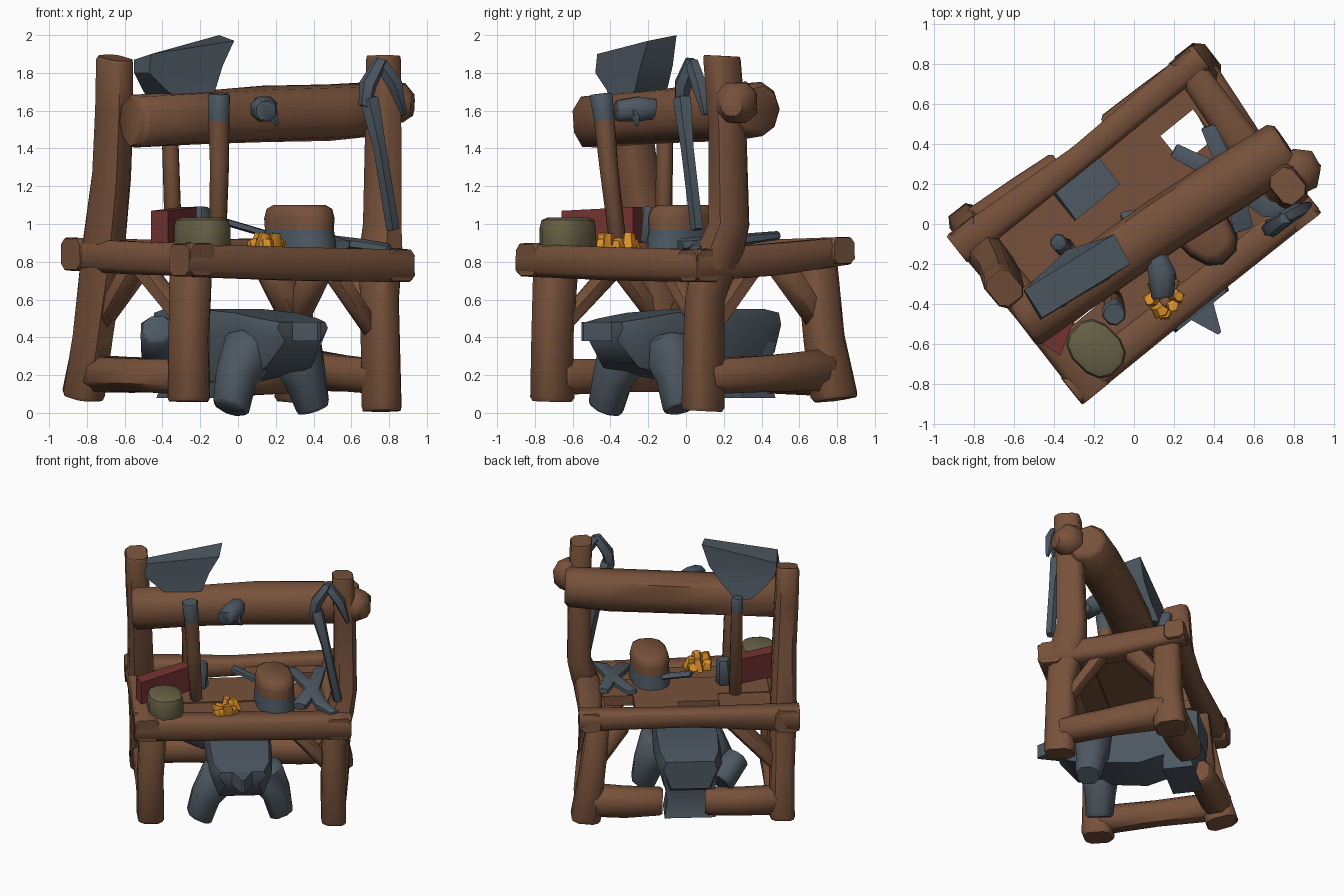
import bpy, math, random
from mathutils import Vector

if "Cube" in bpy.data.objects:
    bpy.data.objects.remove(bpy.data.objects["Cube"])

random.seed(4)


def colour(name, r, g, b):
    m = bpy.data.materials.new(name)
    m.diffuse_color = (r, g, b, 1)
    m.use_nodes = True
    m.node_tree.nodes["Principled BSDF"].inputs["Base Color"].default_value = m.diffuse_color
    return m


WOOD = colour("brown wood", .185, .083, .043)
IRON = colour("blue grey iron", .075, .098, .122)
RED = colour("dull red", .17, .033, .031)
OLIVE = colour("olive", .135, .117, .06)
GOLD = colour("orange", .72, .28, .02)


def loft(name, rings, mats, rule=None, angle=50):
    """Skin closed rings of equal point count, with end caps."""
    n = len(rings[0])
    verts = [tuple(p) for ring in rings for p in ring]
    faces = [(i * n + j, i * n + (j + 1) % n, (i + 1) * n + (j + 1) % n, (i + 1) * n + j)
             for i in range(len(rings) - 1) for j in range(n)]
    faces += [tuple(reversed(range(n))), tuple(range(len(verts) - n, len(verts)))]
    me = bpy.data.meshes.new(name)
    me.from_pydata(verts, [], faces)
    ob = bpy.data.objects.new(name, me)
    bpy.context.collection.objects.link(ob)
    for m in mats:
        me.materials.append(m)
    if rule:
        for p in me.polygons:
            p.material_index = int(rule(p.center))
    bpy.ops.object.select_all(action='DESELECT')
    ob.select_set(True)
    bpy.context.view_layer.objects.active = ob
    bpy.ops.object.mode_set(mode='EDIT')
    bpy.ops.mesh.select_all(action='SELECT')
    bpy.ops.mesh.normals_make_consistent(inside=False)
    bpy.ops.object.mode_set(mode='OBJECT')
    bpy.ops.object.shade_smooth_by_angle(angle=math.radians(angle))
    return ob


def soft(v, power):
    return math.copysign(abs(v) ** power, v)


def log(name, pts, radii, mats=(WOOD,), sides=8, rough=.05, rule=None, flat=1.0, power=.85, worn=.85):
    """Rough hewn beam swept through points, with worn ends; lower power is squarer."""
    pts = [Vector(p) for p in pts]
    first, last = (pts[1] - pts[0]).normalized(), (pts[-1] - pts[-2]).normalized()
    stations = [(pts[0], radii[0] * worn)]
    stations.append((pts[0] + first * radii[0] * .2, radii[0]))
    stations += list(zip(pts[1:-1], radii[1:-1]))
    stations += [(pts[-1] - last * radii[-1] * .2, radii[-1]), (pts[-1], radii[-1] * worn)]
    d = (pts[-1] - pts[0]).normalized()
    ref = Vector((0, 0, 1)) if abs(d.z) < .8 else Vector((.777, .629, 0))
    side = d.cross(ref).normalized()
    up = side.cross(d).normalized()
    rings = []
    for c, r in stations:
        ring = []
        for k in range(sides):
            t = 2 * math.pi * (k + .5) / sides
            q = r * (1 + random.uniform(-rough, rough))
            ring.append(c + side * q * soft(math.cos(t), power) + up * q * flat * soft(math.sin(t), power))
        rings.append(ring)
    return loft(name, rings, mats, rule)


def bench(a, b, z):
    """Bench space (along, across) to world."""
    return Vector((.777 * a - .629 * b, .629 * a + .777 * b, z))


def slab(name, a0, a1, b0, b1, z0, z1, mat):
    return loft(name, [[bench(a, b, z) for a, b in ((a0, b0), (a1, b0), (a1, b1), (a0, b1))]
                       for z in (z0, z1)], [mat])


def drum(name, cx, cy, narrow, profile, mats, sides=12, rule=None):
    """Oval vessel, longer from front right to back left."""
    rings = []
    for r, z in profile:
        ring = []
        for k in range(sides):
            t = 2 * math.pi * (k + .5) / sides
            p, q = r * narrow * soft(math.cos(t), .8) * .707, r * soft(math.sin(t), .8) * .707
            ring.append((cx + p + q, cy + p - q, z))
        rings.append(ring)
    return loft(name, rings, mats, rule)


# Legs and tall posts, squared off
LEG = dict(power=.6, flat=.88, rough=.04, worn=.9)
POST = dict(power=.6, flat=.8, rough=.04, worn=.9)
log("front_leg", [(-.26, -.71, .06), (-.26, -.71, .4), (-.25, -.69, .8)], [.112, .105, .112], **LEG)
log("back_leg", [(.32, .79, .07), (.3, .73, .4), (.27, .69, .82)], [.12, .105, .1], **LEG)
log("right_post", [(.76, .09, .01), (.75, .1, .6), (.755, .18, .85), (.765, .23, 1.0), (.77, .22, 1.5), (.77, .19, 1.89)],
    [.113, .105, .125, .105, .1, .1], **POST)
log("left_post", [(-.82, -.01, .08), (-.77, -.08, .4), (-.71, -.18, .85), (-.67, -.25, 1.25), (-.655, -.3, 1.6), (-.65, -.32, 1.88)],
    [.116, .108, .12, .106, .104, .104], **POST)

# Upper beam and its end knot
log("top_beam", [(-.56, -.5, 1.54), (-.2, -.25, 1.56), (.15, 0, 1.58), (.5, .22, 1.595), (.77, .39, 1.61)],
    [.145, .145, .148, .15, .14], sides=9)
log("beam_knot", [(.76, .27, 1.64), (.87, .26, 1.64), (.925, .24, 1.63)], [.12, .11, .07])

# Table frame rails
R = .09
SQ = dict(power=.5, worn=.95, rough=.03)
log("front_rail", [bench(-.77, -.455, .81), bench(0, -.45, .79), bench(.765, -.46, .78)], [R, R, R], **SQ)
log("back_rail", [bench(-.77, .46, .84), bench(0, .43, .85), bench(.79, .44, .86)], [R, .065, .075], **SQ)
log("left_rail", [bench(-.68, -.54, .81), bench(-.67, 0, .82), bench(-.68, .54, .84)], [R, R, R], **SQ)
log("right_rail", [bench(.68, -.54, .78), bench(.68, 0, .81), bench(.71, .51, .86)], [R, R, .075], **SQ)

# Table boards, leaving gaps toward the back
for i, (a0, a1, b0, b1) in enumerate([(-.72, .72, -.48, -.2), (-.7, .7, -.195, .08), (-.7, -.22, .08, .42),
                                      (.07, .38, .08, .42), (.38, .7, .26, .42), (-.22, .07, .08, .2),
                                      (.59, .7, .08, .26)]):
    slab("board_%d" % i, a0, a1, b0, b1, .79, .86 + .006 * (i % 2), WOOD)

# Low stretchers; the back one is interrupted by the anvil
log("left_stretcher", [(-.27, -.68, .19), (-.52, -.36, .2), (-.79, -.02, .21)], [.1, .095, .1])
log("right_stretcher", [(.75, .1, .19), (.54, .42, .21), (.31, .75, .23)], [.1, .1, .115])
log("back_stretcher_left", [(-.79, -.02, .21), (-.55, .15, .2), (-.36, .28, .2)], [.105, .1, .1])
log("back_stretcher_right", [(.29, .75, .21), (.1, .61, .2), (-.12, .46, .2)], [.115, .11, .1])

# Knee braces
for n, p, q, r in [("front_brace", (-.26, -.66, .46), (-.5, -.38, .77), .06),
                   ("left_brace", (-.75, -.07, .45), (-.5, .13, .8), .07),
                   ("left_inner_brace", (-.74, -.12, .45), (-.55, -.36, .78), .06),
                   ("right_brace", (.72, .1, .42), (.52, -.06, .72), .06),
                   ("right_inner_brace", (.73, .13, .44), (.58, .36, .78), .06),
                   ("back_brace", (.3, .7, .5), (.17, .59, .78), .095),
                   ("back_inner_brace", (.31, .69, .5), (.43, .5, .78), .08)]:
    log(n, [p, q], [r * .85, r], sides=6)

# Anvil, lying across the bench: (along, half width, bottom, top)
U, V, C = Vector((.62, -.785, 0)), Vector((.785, .62, 0)), Vector((.02, -.03, 0))


def across(u, v, z):
    return C + U * u + V * v + Vector((0, 0, z))


rings = []
for u, w, z0, z1 in [(-.53, .19, .32, .53), (-.4, .23, .24, .55), (-.1, .24, .16, .55),
                     (.2, .23, .2, .53), (.4, .22, .24, .5), (.52, .17, .38, .48)]:
    rings.append([across(u, w * s, z)
                  for s, z in ((-.7, z0), (.7, z0), (1, z0 * .3 + z1 * .7), (.9, z1), (-.9, z1), (-1, z0 * .3 + z1 * .7))])
loft("anvil_body", rings, [IRON])
loft("anvil_tip", [[across(u, w * s, z) for s, z in ((-1, .38), (1, .38), (1, .48), (-1, .48))]
                   for u, w in ((.45, .1), (.66, .01))], [IRON])
loft("anvil_back_base", [[across(u, s * w, z) for u, s in ((u0, -1), (u0, 1), (-.28, 1), (-.28, -1))]
                         for z, w, u0 in ((.08, .18, -.5), (.2, .16, -.46), (.38, .19, -.5))], [IRON])
for n, x, y in (("left", -.04, -.43), ("right", .4, -.03)):
    log("anvil_foot_" + n, [(x * .45 + .1, y * .45 - .1, .38), (x * .85 + .02, y * .85 - .02, .18), (x, y, .02)],
        [.15, .11, .095], [IRON])
log("anvil_side_lump", [(-.43, -.02, .45), (-.41, .18, .32)], [.09, .1], [IRON])

# Great axe head above the beam, flaring upward from a round neck
loft("axe_head", [
    [(-.24, -.39, 1.6), (-.42, -.21, 1.6), (-.34, -.13, 1.6), (-.16, -.31, 1.6)],
    [(-.38, -.42, 1.71), (-.5, -.28, 1.7), (-.24, -.1, 1.71), (-.12, -.27, 1.71)],
    [(-.47, -.48, 1.8), (-.55, -.34, 1.8), (-.15, -.07, 1.84), (-.08, -.24, 1.84)],
    [(-.46, -.47, 1.9), (-.55, -.33, 1.87), (-.1, -.05, 2.0), (-.02, -.2, 1.97)]], [IRON])

# Tool poles with iron tops
log("front_pole", [(-.11, -.36, .9), (-.1, -.41, 1.3), (-.1, -.43, 1.55), (-.1, -.45, 1.69)],
    [.045, .05, .055, .06], (WOOD, IRON), rule=lambda c: c.z > 1.55)
log("back_pole", [(-.34, -.12, .88), (-.36, -.11, 1.53), (-.38, -.09, 1.65)],
    [.045, .043, .042], (WOOD, IRON), rule=lambda c: c.z > 1.53)
log("iron_peg", [(.1, -.12, 1.61), (.14, -.25, 1.61), (.145, -.37, 1.6)], [.05, .072, .06], [IRON])
log("peg_point", [(.18, -.27, 1.6), (.205, -.26, 1.52)], [.03, .01], [IRON], sides=5)

# Pick hung on the right post
log("pick_shaft", [(.69, -.02, 1.67), (.75, .01, 1.4), (.82, .06, .97)], [.05, .035, .035], [IRON], sides=5)
log("pick_left_arm", [(.67, -.03, 1.62), (.69, -.02, 1.74), (.76, .03, 1.87)], [.035, .045, .035], [IRON], sides=5)
log("pick_right_arm", [(.75, .03, 1.86), (.83, .07, 1.74), (.88, .1, 1.58)], [.035, .04, .015], [IRON], sides=5)

# Goods on the table
drum("olive_pot", -.19, -.625, .8, [(.145, .85), (.155, .89), (.155, .98), (.145, 1.02), (.11, 1.035)], [OLIVE])
loft("red_book", [[(-.46, -.6, z), (-.37, -.66, z), (-.22, -.28, z + .02), (-.3, -.23, z + .02)]
                  for z in (.88, 1.07)], [RED])
log("small_iron_block", [(-.2, -.18, .9), (-.2, -.17, 1.09)], [.06, .05], [IRON], sides=6)
drum("bucket", .325, -.015, .62, [(.225, .85), (.22, .92), (.21, .97), (.215, 1.03), (.2, 1.08), (.16, 1.1)],
     [IRON, WOOD], rule=lambda c: c.z > .96)

# Orange nuggets
for i in range(8):
    t = i * 2.4
    x, y = .15 + .055 * math.cos(t), -.365 + .08 * math.sin(t)
    log("nugget_%d" % i, [(x, y, .86), (x + .02 * math.cos(3 * t), y, .92 + .03 * (i % 2))],
        [.04, .03], [GOLD], sides=5, rough=.25)

# Long crossed iron tongs and a loose strip
log("tong_bar_a", [(.2, .37, .93), (.47, .23, .91), (.66, .08, .89), (.8, .05, .87)],
    [.04, .055, .05, .04], [IRON], sides=6, flat=.6)
log("tong_bar_b", [(.37, .49, .94), (.49, .22, .91), (.55, -.03, .89)],
    [.04, .055, .055], [IRON], sides=6, flat=.6)
log("iron_strip", [(-.06, .02, 1.01), (.14, .06, .95), (.28, .1, .9)], [.04, .04, .03], [IRON], sides=5, flat=.5)
